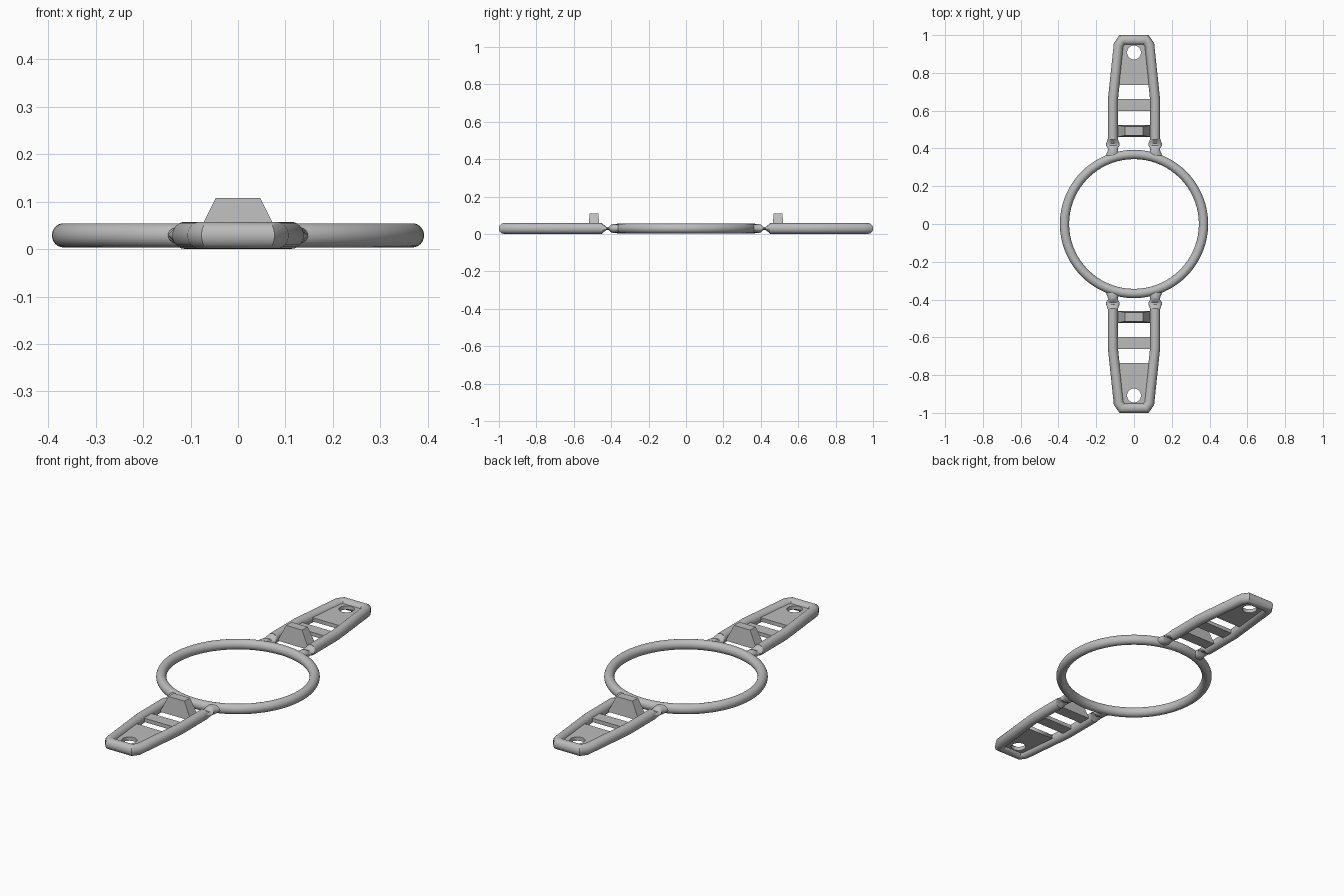
import bpy, bmesh, math
from mathutils import Vector, Matrix

if "Cube" in bpy.data.objects:
    bpy.data.objects.remove(bpy.data.objects["Cube"])

grey = bpy.data.materials.new("plain_grey")
grey.use_nodes = True
grey.diffuse_color = (0.5, 0.5, 0.5, 1)
grey.node_tree.nodes["Principled BSDF"].inputs["Base Color"].default_value = (0.5, 0.5, 0.5, 1)

MID = 0.029          # height of the centre plane
SEG = 24             # sides of each tube


def activate(ob):
    bpy.ops.object.select_all(action='DESELECT')
    ob.select_set(True)
    bpy.context.view_layer.objects.active = ob


def finish(name, bm, smooth=True):
    bmesh.ops.recalc_face_normals(bm, faces=bm.faces)
    me = bpy.data.meshes.new(name)
    bm.to_mesh(me)
    bm.free()
    me.materials.append(grey)
    ob = bpy.data.objects.new(name, me)
    bpy.context.collection.objects.link(ob)
    if smooth:
        activate(ob)
        bpy.ops.object.shade_smooth_by_angle(angle=math.radians(32))
    return ob


def tube(name, path, sizes, closed=False):
    """Mitred elliptical tube along flat points; sizes are (half width, half height)."""
    bm = bmesh.new()
    pts = [Vector(p) for p in path]
    n = len(pts)
    rings = []
    for i, p in enumerate(pts):
        a = pts[i - 1] if (i or closed) else None
        b = pts[(i + 1) % n] if (i < n - 1 or closed) else None
        d0 = (p - a).normalized() if a else (b - p).normalized()
        d1 = (b - p).normalized() if b else d0
        t = (d0 + d1).normalized()
        side = Vector((t.y, -t.x)) / t.dot(d0)
        w, h = sizes[i]
        ring = []
        for k in range(SEG):
            ang = math.tau * k / SEG
            q = p + side * w * math.cos(ang)
            ring.append(bm.verts.new((q.x, q.y, MID + h * math.sin(ang))))
        rings.append(ring)
    for i in range(n if closed else n - 1):
        r, s = rings[i], rings[(i + 1) % n]
        for k in range(SEG):
            m = (k + 1) % SEG
            bm.faces.new((r[k], r[m], s[m], s[k]))
    if not closed:
        bm.faces.new(rings[0])
        bm.faces.new(rings[-1])
    return finish(name, bm)


def frustum(name, y, z0, base, z1, top):
    """Block with rectangular base and top given as half sizes."""
    bm = bmesh.new()
    bmesh.ops.create_cube(bm, size=2)
    for v in bm.verts:
        (hx, hy), z = (top, z1) if v.co.z > 0 else (base, z0)
        v.co = Vector((v.co.x * hx, y + v.co.y * hy, z))
    return finish(name, bm, smooth=False)


def pierced_plate(name, outline, hole, radius, half_thick):
    """Flat plate with a round hole."""
    cu = bpy.data.curves.new(name, 'CURVE')
    cu.dimensions, cu.fill_mode, cu.extrude = '2D', 'BOTH', half_thick
    circle = [(hole[0] + radius * math.cos(math.tau * k / 32),
               hole[1] + radius * math.sin(math.tau * k / 32)) for k in range(32)]
    for loop in (outline, circle):
        sp = cu.splines.new('POLY')
        sp.points.add(len(loop) - 1)
        for pt, (x, y) in zip(sp.points, loop):
            pt.co = (x, y, 0, 1)
        sp.use_cyclic_u = True
    ob = bpy.data.objects.new(name, cu)
    bpy.context.collection.objects.link(ob)
    activate(ob)
    bpy.ops.object.convert(target='MESH')
    ob = bpy.context.view_layer.objects.active
    ob.data.transform(Matrix.Translation((0, 0, MID)))
    ob.data.materials.clear()
    ob.data.materials.append(grey)
    return ob


def mirrored(pts):
    return pts + [(-x, y) for x, y in reversed(pts)]


# Central ring
N = 72
circle = [(0.368 * math.cos(math.tau * k / N), 0.368 * math.sin(math.tau * k / N)) for k in range(N)]
tube("central_ring", circle, [(0.0245, 0.0255)] * N, closed=True)

# Two arms, front and back
for end, turn in (("back", 0), ("front", math.pi)):
    parts = []
    # Bent outer frame
    rail = mirrored([(0.112, 0.448), (0.112, 0.655), (0.081, 0.948), (0.063, 0.974)])
    parts.append(tube(end + "_frame", rail, [(0.0265, 0.0285)] * len(rail)))

    # Pinched hinges joining frame and ring
    for side, sx in (("left", 1), ("right", -1)):
        ys = (0.345, 0.372, 0.39, 0.402, 0.415, 0.425, 0.45)
        sizes = [(0.04, 0.02), (0.034, 0.022), (0.026, 0.024), (0.027, 0.02),
                 (0.036, 0.007), (0.036, 0.007), (0.0265, 0.0285)]
        parts.append(tube(f"{end}_{side}_hinge", [(sx * 0.112, y) for y in ys], sizes))

    # Pierced end plate, cross bar and raised block
    outline = mirrored([(0.1035, 0.735), (0.081, 0.948), (0.063, 0.974)])
    parts.append(pierced_plate(end + "_end_plate", outline, (0, 0.908), 0.037, 0.01))
    parts.append(frustum(end + "_cross_bar", 0.63, MID - 0.01, (0.105, 0.032), MID + 0.01, (0.105, 0.032)))
    parts.append(frustum(end + "_raised_block", 0.492, MID - 0.01, (0.091, 0.032), 0.108, (0.047, 0.023)))

    for ob in parts:
        ob.data.transform(Matrix.Rotation(turn, 4, 'Z'))
